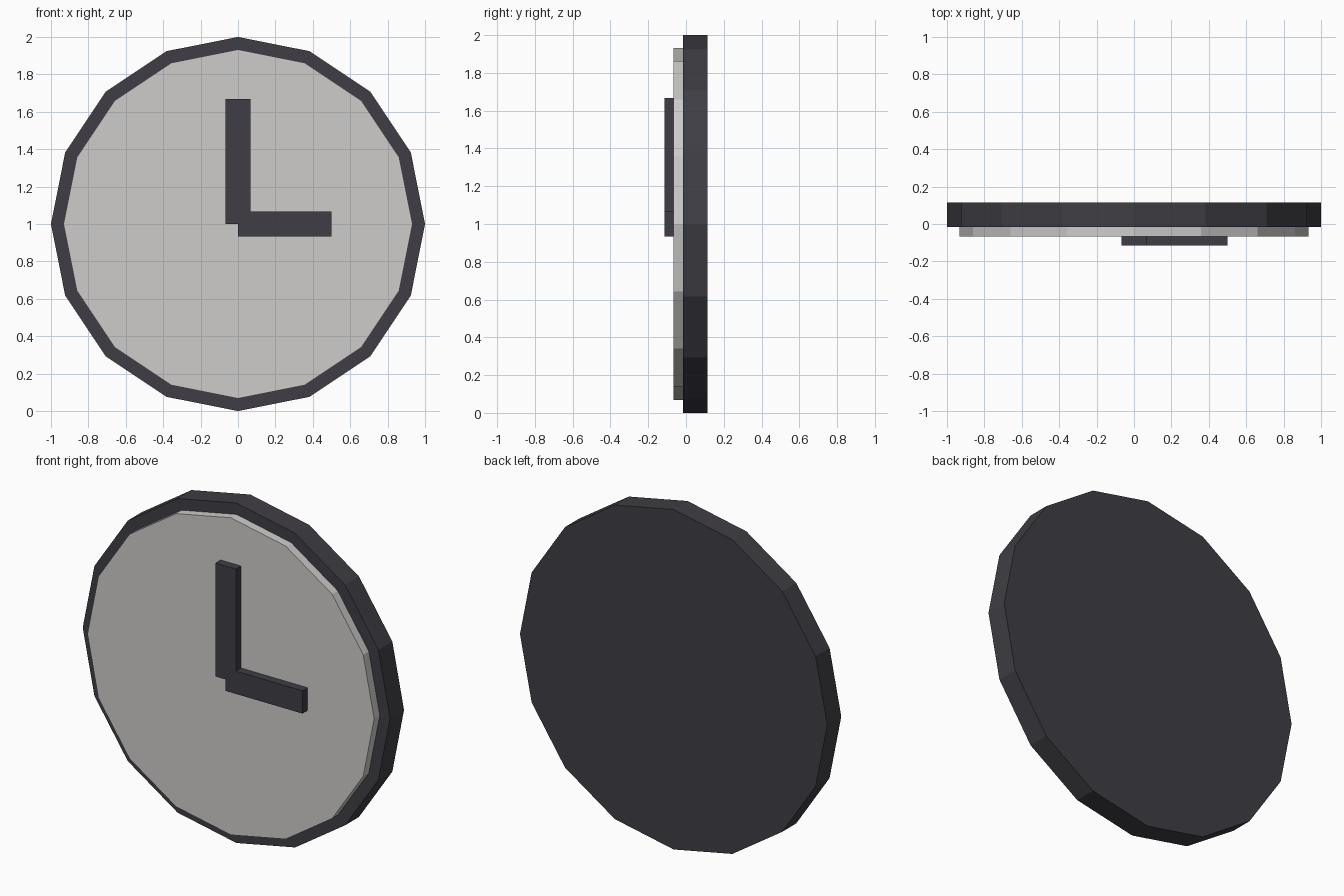
import bpy, bmesh, math
from mathutils import Matrix

if "Cube" in bpy.data.objects:
    bpy.data.objects.remove(bpy.data.objects["Cube"])

CENTRE_Z = 1.0


def material(name, rgb):
    m = bpy.data.materials.new(name)
    m.diffuse_color = (*rgb, 1.0)
    m.use_nodes = True
    m.node_tree.nodes["Principled BSDF"].inputs["Base Color"].default_value = m.diffuse_color
    return m


dark = material("charcoal", (0.05, 0.048, 0.058))
light = material("pale_grey", (0.62, 0.605, 0.59))


def finish(name, bm, mat):
    mesh = bpy.data.meshes.new(name)
    bm.to_mesh(mesh)
    bm.free()
    mesh.materials.append(mat)
    obj = bpy.data.objects.new(name, mesh)
    bpy.context.collection.objects.link(obj)
    return obj


def disc(name, radius, y0, y1, mat):
    """Sixteen-sided upright disc whose axis runs along y."""
    bm = bmesh.new()
    place = Matrix.Translation((0, (y0 + y1) / 2, CENTRE_Z)) @ Matrix.Rotation(math.pi / 2, 4, 'X')
    bmesh.ops.create_cone(bm, cap_ends=True, segments=16, radius1=radius,
                          radius2=radius, depth=y1 - y0, matrix=place)
    return finish(name, bm, mat)


def box(name, lo, hi, mat):
    bm = bmesh.new()
    mid = [(a + b) / 2 for a, b in zip(lo, hi)]
    size = [b - a for a, b in zip(lo, hi)]
    bmesh.ops.create_cube(bm, size=1,
                          matrix=Matrix.Translation(mid) @ Matrix.Diagonal((*size, 1)))
    return finish(name, bm, mat)


# Thick dark body and the raised pale dial
disc("clock_body", 1.0, -0.015, 0.115, dark)
disc("clock_dial", 0.933, -0.067, -0.015, light)

# Hands, meeting at the centre of the dial
box("minute_hand", (-0.067, -0.115, 1.0), (0.067, -0.067, 1.667), dark)
box("hour_hand", (0.0, -0.115, 0.933), (0.5, -0.067, 1.067), dark)
